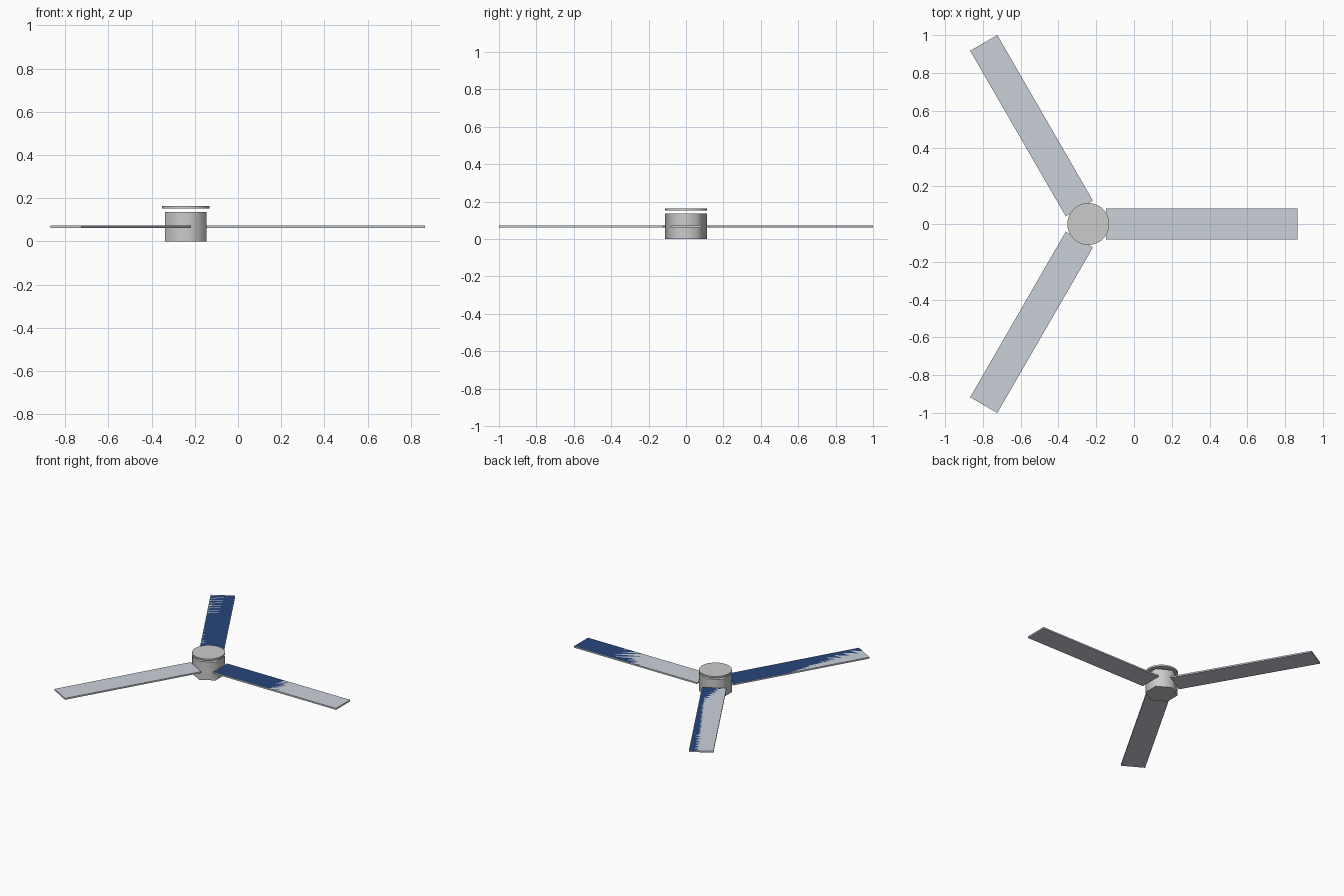
import bpy, bmesh, math
from mathutils import Matrix

if "Cube" in bpy.data.objects:
    bpy.data.objects.remove(bpy.data.objects["Cube"])

CX = -0.242                      # rotor axis
INNER, OUTER, HALF_W = 0.095, 1.107, 0.083
Z0, Z1 = 0.062, 0.073            # blade underside and top


def material(name, rgb):
    m = bpy.data.materials.new(name)
    m.diffuse_color = (*rgb, 1)
    m.use_nodes = True
    m.node_tree.nodes["Principled BSDF"].inputs["Base Color"].default_value = m.diffuse_color
    return m


def finish(name, bm, mat=None):
    mesh = bpy.data.meshes.new(name)
    bm.to_mesh(mesh)
    bm.free()
    ob = bpy.data.objects.new(name, mesh)
    bpy.context.collection.objects.link(ob)
    if mat:
        mesh.materials.append(mat)
    return ob


def prism(name, sides, radius, z0, z1):
    bm = bmesh.new()
    bmesh.ops.create_cone(bm, cap_ends=True, segments=sides, radius1=radius,
                          radius2=radius, depth=z1 - z0,
                          matrix=Matrix.Translation((CX, 0, (z0 + z1) / 2)))
    bm.normal_update()
    # smooth wall, flat caps with crisp rims
    for f in bm.faces:
        f.smooth = abs(f.normal.z) < 0.5
    for e in bm.edges:
        if any(not f.smooth for f in e.link_faces):
            e.smooth = False
    return finish(name, bm)


# six-sided hub with a corner towards the front, thin round cap above it
prism("hub", 6, 0.111, 0.0, 0.136)
prism("hub_cap", 32, 0.111, 0.152, 0.164)

# three flat blades, each with a blue sheet lying in its top surface
grey = material("blade_grey", (0.60, 0.64, 0.70))
blue = material("sheet_blue", (0.02, 0.06, 0.20))
mid, length = (INNER + OUTER) / 2, OUTER - INNER
for i in range(3):
    place = Matrix.Translation((CX, 0, 0)) @ Matrix.Rotation(i * math.tau / 3, 4, 'Z')

    bm = bmesh.new()
    bmesh.ops.create_cube(bm, size=1, matrix=place
                          @ Matrix.Translation((mid, 0, (Z0 + Z1) / 2))
                          @ Matrix.Diagonal((length, 2 * HALF_W, Z1 - Z0, 1)))
    for v in bm.verts:
        v.co.z = Z1 if v.co.z > (Z0 + Z1) / 2 else Z0
    finish(f"blade_{i + 1}", bm, grey)

    bm = bmesh.new()
    bmesh.ops.create_grid(bm, x_segments=1, y_segments=1, size=0.5, matrix=place
                          @ Matrix.Translation((mid, 0, Z1))
                          @ Matrix.Diagonal((length - 0.006, 2 * HALF_W - 0.006, 1, 1)))
    finish(f"blade_sheet_{i + 1}", bm, blue)
